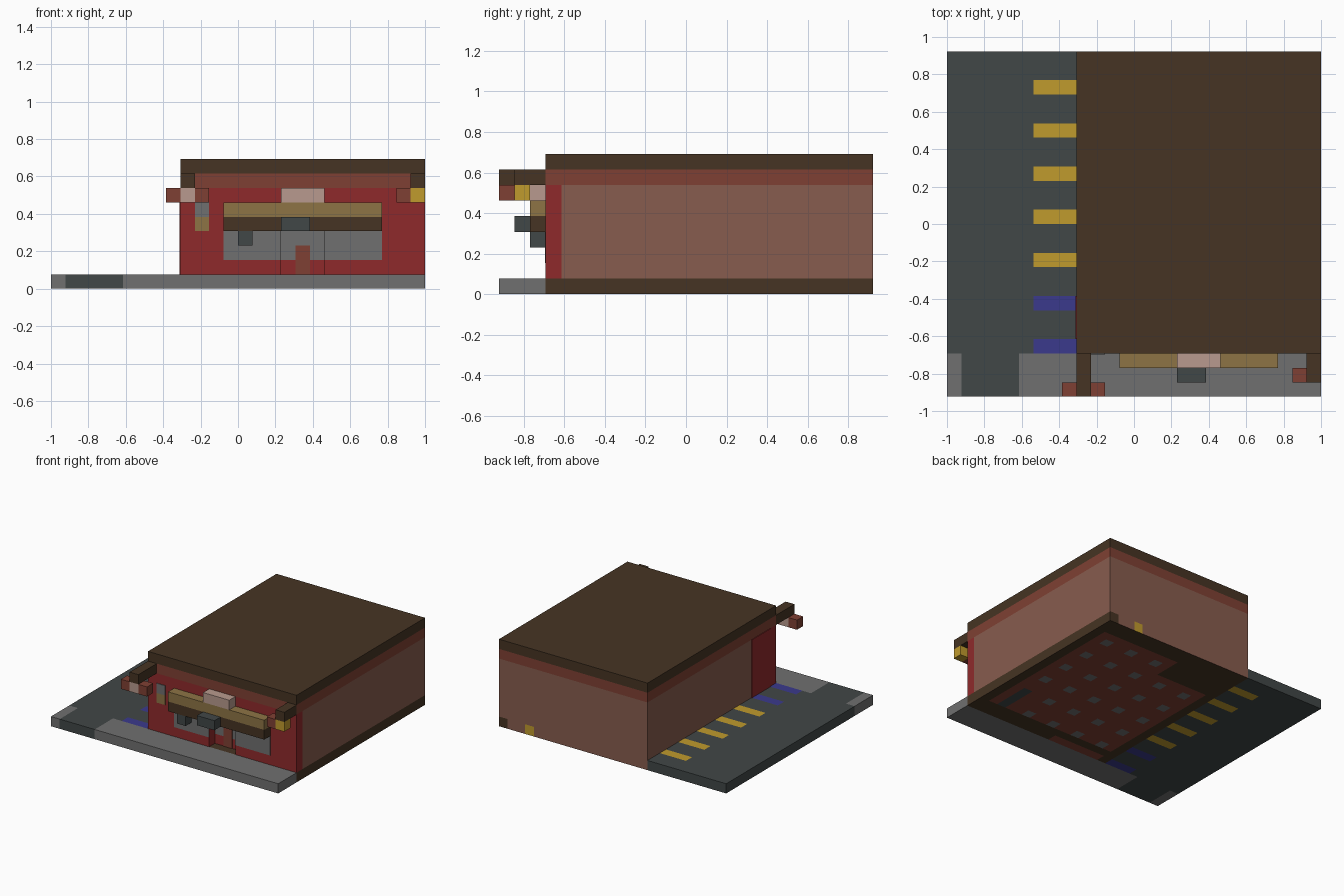
import bpy, bmesh
from mathutils import Vector, Matrix

if "Cube" in bpy.data.objects:
    bpy.data.objects.remove(bpy.data.objects["Cube"])

U = 2 / 26            # one block
NX, NY = 26, 24       # plot size in blocks
T = 0.06              # plate thickness in blocks


def linear(c):
    return c / 12.92 if c <= 0.04045 else ((c + 0.055) / 1.055) ** 2.4


def material(name, code):
    rgb = [linear(int(code[i:i + 2], 16) / 255) for i in (0, 2, 4)]
    m = bpy.data.materials.new(name)
    m.use_nodes = True
    m.diffuse_color = (*rgb, 1)
    node = m.node_tree.nodes["Principled BSDF"]
    node.inputs["Base Color"].default_value = (*rgb, 1)
    node.inputs["Roughness"].default_value = 0.9
    return m


MATS = {n: material(n, c) for n, c in {
    "slate": "414747", "stone": "707070", "dark_wood": "463423",
    "gold": "c09b2d", "blue": "3b3a8c", "red": "8f2a2b",
    "red_brown": "7f4033", "plaster": "875c4e", "tan": "8d7445",
    "pale_pink": "b89a8e"}.items()}
NAMES = list(MATS)


def to_object(name, bm, mats):
    bmesh.ops.recalc_face_normals(bm, faces=bm.faces)
    me = bpy.data.meshes.new(name)
    bm.to_mesh(me)
    bm.free()
    for m in mats:
        me.materials.append(MATS[m])
    ob = bpy.data.objects.new(name, me)
    bpy.context.collection.objects.link(ob)
    return ob


def box(name, mat, x, y, z):
    """Box from block ranges, counted from the front corner of the plot."""
    lo = Vector((x[0] - NX / 2, y[0] - NY / 2, z[0])) * U
    hi = Vector((x[1] - NX / 2, y[1] - NY / 2, z[1])) * U
    bm = bmesh.new()
    bmesh.ops.create_cube(bm, size=1, matrix=Matrix.Translation((lo + hi) / 2)
                          @ Matrix.Diagonal((*(hi - lo), 1)))
    return to_object(name, bm, [mat])


def slab_colour(i, j, normal):
    """Colour of one ground block."""
    s, t = NX - 1 - i, NY - 1 - j
    if j < 3:                                    # paved front with a path
        path = 1 <= i < 5
        stripe = i in (7, 8)
        return "slate" if path else "stone"
    if i < 9:                                    # yard with striped bays
        if i >= 6 and j % 3 == 0:
            return "blue" if j < 8 else "gold"
        return "slate"
    if normal.y > 0.5:                           # foot of the rear wall
        return {0: "dark_wood", 3: "gold"}.get(s, "plaster")
    if s == 2 and 15 <= t < 19:
        return "slate"
    if 1 <= s < 16 and 2 <= t < 19 and not (s >= 10 and t < 5):
        return "stone" if s % 3 == 2 and t % 3 == 0 else "red_brown"
    if t == 20 and 10 <= s < 16:
        return "red_brown"
    return "dark_wood"


# Ground slab, coloured block by block
bm = bmesh.new()
bmesh.ops.create_grid(bm, x_segments=NX, y_segments=NY, size=1)
bmesh.ops.scale(bm, vec=(1, NY / NX, 1), verts=bm.verts)
ext = bmesh.ops.extrude_face_region(bm, geom=bm.faces[:], use_keep_orig=True)
bmesh.ops.translate(bm, vec=(0, 0, U),
                    verts=[g for g in ext["geom"] if isinstance(g, bmesh.types.BMVert)])
bmesh.ops.recalc_face_normals(bm, faces=bm.faces)
for f in bm.faces:
    p = (f.calc_center_median() - f.normal * U * 0.4) / U
    i, j = int(p.x + NX / 2), int(p.y + NY / 2)
    f.material_index = NAMES.index(slab_colour(i, j, f.normal))
to_object("ground_slab", bm, NAMES)

# Building shell
box("main_walls", "plaster", (9, 26), (4, 24), (1, 7))
box("eaves_band", "red_brown", (9, 26), (3, 24), (7, 8))
box("roof", "dark_wood", (9, 26), (3, 24), (8, 9))
box("side_wall_paint", "red", (9 - T, 9), (4, 7), (1, 7))

# Front wall around the doorway
box("front_wall_right", "red", (9, 16), (3, 4), (1, 7))
box("front_wall_left", "red", (19, 26), (3, 4), (1, 7))
box("front_wall_over_door", "red", (16, 19), (3, 4), (4, 7))
box("door_panel", "stone", (16, 19), (4 - T, 4), (2, 4))
box("door_sill", "red", (16, 19), (4 - T, 4), (1, 2))
box("door_leaf", "red_brown", (17, 18), (4 - 2 * T, 4), (1, 3))

# Windows and wall plaque
for side, x in (("right", (12, 16)), ("left", (19, 23))):
    box("window_" + side, "stone", x, (3 - T, 3), (2, 4))
box("plaque_top", "stone", (10, 11), (3 - T, 3), (5, 6))
box("plaque_bottom", "tan", (10, 11), (3 - T, 3), (4, 5))

# Awning with its sign and hanging pieces
box("awning_board", "dark_wood", (12, 23), (2, 3), (4, 5))
box("awning_top", "tan", (12, 23), (2, 3), (5, 6))
box("sign_block", "pale_pink", (16, 19), (2, 3), (6, 7))
box("door_hood", "slate", (16, 18), (1, 2), (4, 5))
box("hanging_lamp", "slate", (13, 14), (2, 3), (3, 4))

# Beams with lanterns
box("beam_right", "dark_wood", (9, 10), (0, 3), (7, 8))
box("beam_left", "dark_wood", (25, 26), (1, 3), (7, 8))
box("lantern_right", "pale_pink", (9, 10), (0, 1), (6, 7))
for n, x in (("outer", 8), ("inner", 10)):
    box("lantern_right_" + n, "red_brown", (x, x + 1), (0, 1), (6, 7))
box("lantern_left", "gold", (25, 26), (1, 2), (6, 7))
box("lantern_left_inner", "red_brown", (24, 25), (1, 2), (6, 7))

# Beam ends set into the front wall
for side, x in (("right", 9), ("left", 25)):
    box("beam_end_" + side, "dark_wood", (x, x + 1), (3 - T, 3), (7, 8))
